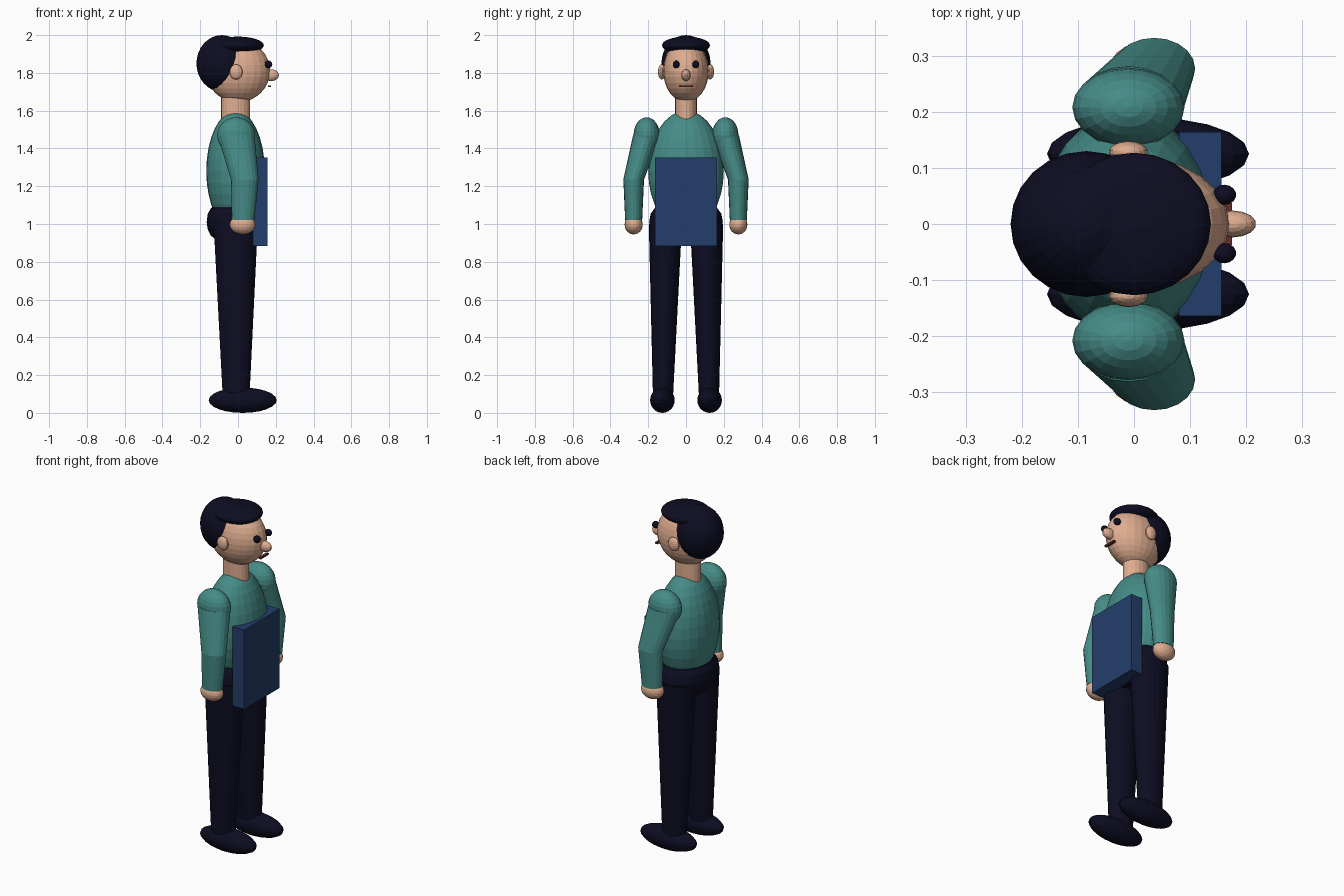
import bpy
import bmesh
from mathutils import Matrix, Vector

cube = bpy.data.objects.get("Cube")
if cube:
    bpy.data.objects.remove(cube, do_unlink=True)

SQUASH = 0.75  # body is narrower across y than along x


def make_material(name, rgb):
    mat = bpy.data.materials.new(name)
    mat.use_nodes = True
    color = (*rgb, 1.0)
    mat.diffuse_color = color
    mat.node_tree.nodes["Principled BSDF"].inputs["Base Color"].default_value = color
    return mat


skin = make_material("skin", (0.74, 0.42, 0.28))
teal = make_material("teal_sweater", (0.06, 0.26, 0.24))
navy = make_material("dark_navy", (0.004, 0.004, 0.016))
blue = make_material("blue_board", (0.017, 0.048, 0.145))
lip = make_material("lip_brown", (0.12, 0.03, 0.02))


def finish(name, bm, mat):
    bmesh.ops.recalc_face_normals(bm, faces=bm.faces)
    mesh = bpy.data.meshes.new(name)
    bm.to_mesh(mesh)
    bm.free()
    mesh.materials.append(mat)
    obj = bpy.data.objects.new(name, mesh)
    bpy.context.collection.objects.link(obj)
    return obj


def ellipsoid(name, center, radii, mat, segments=20, rings=12):
    bm = bmesh.new()
    bmesh.ops.create_uvsphere(bm, u_segments=segments, v_segments=rings, radius=1)
    bmesh.ops.transform(bm, verts=bm.verts,
                        matrix=Matrix.Translation(center) @ Matrix.Diagonal((*radii, 1)))
    return finish(name, bm, mat)


def box(name, center, size, mat):
    bm = bmesh.new()
    bmesh.ops.create_cube(bm, size=1)
    bmesh.ops.transform(bm, verts=bm.verts,
                        matrix=Matrix.Translation(center) @ Matrix.Diagonal((*size, 1)))
    return finish(name, bm, mat)


def loft(name, sections, mat, segments=20):
    """Join horizontal ellipses given as (center, x radius, y radius)."""
    bm = bmesh.new()
    rings = []
    for center, rx, ry in sections:
        place = Matrix.Translation(center) @ Matrix.Diagonal((rx, ry, 1, 1))
        rings.append(bmesh.ops.create_circle(bm, segments=segments, radius=1,
                                             matrix=place)["verts"])
    for low, high in zip(rings, rings[1:]):
        for i in range(segments):
            j = (i + 1) % segments
            bm.faces.new((low[i], low[j], high[j], high[i]))
    bm.faces.new(rings[0])
    bm.faces.new(rings[-1])
    return finish(name, bm, mat)


def limb(name, start, r1, end, r2, mat):
    return loft(name, [(Vector(start), r1, r1 * SQUASH),
                       (Vector(end), r2, r2 * SQUASH)], mat)


# Head and hair
ellipsoid("head", (0, 0, 1.81), (0.17, 0.12, 0.165), skin, 24, 16)
ellipsoid("back_hair", (-0.085, 0, 1.85), (0.135, 0.13, 0.15), navy, 24, 16)
ellipsoid("top_hair", (0.0, 0, 1.946), (0.137, 0.127, 0.046), navy, 24, 16)
ellipsoid("nose", (0.175, 0, 1.788), (0.043, 0.024, 0.031), skin, 14, 10)
box("mouth", (0.167, 0, 1.729), (0.016, 0.074, 0.01), lip)

# Neck, torso and hips
limb("neck", (-0.013, 0, 1.55), 0.077, (-0.013, 0, 1.72), 0.077, skin)
ellipsoid("torso", (-0.013, 0, 1.28), (0.155, 0.2, 0.32), teal, 24, 16)
hip_profile = [(0.6, 0.905), (0.86, 0.94), (0.97, 0.975), (1, 1.01),
               (0.96, 1.055), (0.84, 1.086), (0.6, 1.095)]
loft("hips", [(Vector((-0.013, 0, z)), 0.153 * r, 0.195 * r)
              for r, z in hip_profile], navy, 24)

# Board held flat against the chest
box("board", (0.118, 0, 1.118), (0.075, 0.328, 0.467), blue)

# Paired parts
for side, s in (("left", 1), ("right", -1)):
    ellipsoid(side + "_ear", (-0.01, s * 0.128, 1.805), (0.035, 0.02, 0.04), skin, 14, 10)
    ellipsoid(side + "_eye", (0.161, s * 0.052, 1.845), (0.021, 0.018, 0.02), navy, 14, 10)

    shoulder = (-0.01, s * 0.208, 1.468)
    elbow = (0.036, s * 0.277, 1.235)
    wrist = (0.027, s * 0.277, 1.02)
    ellipsoid(side + "_shoulder", shoulder, (0.1, 0.07, 0.097), teal)
    limb(side + "_upper_arm", shoulder, 0.097, elbow, 0.073, teal)
    ellipsoid(side + "_elbow", elbow, (0.073, 0.053, 0.05), teal)
    limb(side + "_forearm", elbow, 0.073, wrist, 0.06, teal)
    ellipsoid(side + "_hand", (0.024, s * 0.277, 0.997), (0.068, 0.048, 0.052), skin)

    limb(side + "_leg", (-0.01, s * 0.122, 0.07), 0.07,
         (-0.012, s * 0.109, 1.0), 0.117, navy)
    ellipsoid(side + "_foot", (0.025, s * 0.125, 0.067), (0.18, 0.065, 0.067), navy)
